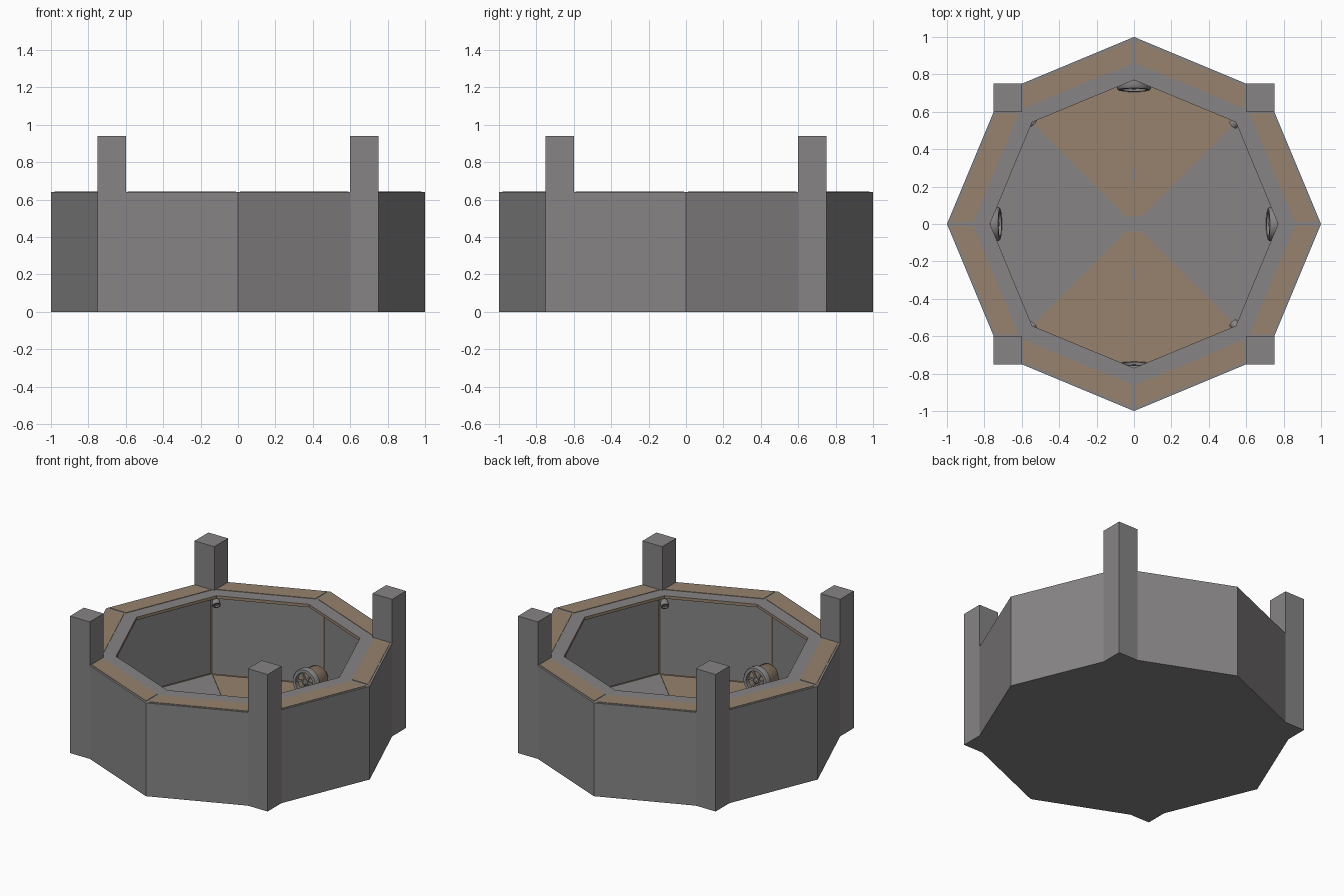
import bpy, bmesh, math
from mathutils import Vector, Matrix

if "Cube" in bpy.data.objects:
    bpy.data.objects.remove(bpy.data.objects["Cube"])


def material(name, rgb):
    m = bpy.data.materials.new(name)
    m.diffuse_color = (*rgb, 1)
    m.use_nodes = True
    m.node_tree.nodes["Principled BSDF"].inputs["Base Color"].default_value = m.diffuse_color
    return m


GRAY = material("stone gray", (0.24, 0.23, 0.23))
BROWN = material("warm brown", (0.31, 0.225, 0.155))
T = math.tan(math.pi / 8)          # slope of the octagon sides
WALL_TOP, FLOOR = 0.64, 0.03


def finish(name, bm, mats, smooth=False):
    bmesh.ops.recalc_face_normals(bm, faces=bm.faces)
    me = bpy.data.meshes.new(name)
    bm.to_mesh(me)
    bm.free()
    for m in mats:
        me.materials.append(m)
    ob = bpy.data.objects.new(name, me)
    bpy.context.collection.objects.link(ob)
    if smooth:
        bpy.ops.object.select_all(action='DESELECT')
        ob.select_set(True)
        bpy.context.view_layer.objects.active = ob
        bpy.ops.object.shade_smooth_by_angle(angle=math.radians(35))
    return ob


def add_loops(bm, loops, mats):
    """Bridge rings of points in order and cap both ends."""
    rings = [[bm.verts.new(p) for p in lp] for lp in loops]
    n = len(rings[0])
    for a, b, m in zip(rings, rings[1:], mats):
        for i in range(n):
            j = (i + 1) % n
            bm.faces.new((a[i], a[j], b[j], b[i])).material_index = m
    bm.faces.new(rings[0])
    bm.faces.new(rings[-1])


def prism(bm, pts, z0, z1):
    add_loops(bm, [[(x, y, z) for x, y in pts] for z in (z0, z1)], [0])


def box(bm, size, matrix):
    bmesh.ops.create_cube(bm, size=1, matrix=matrix @ Matrix.Diagonal((*size, 1)))


def around(quarter, z):
    """Repeat a quarter outline four times around z."""
    out = []
    for k in range(4):
        c, s = [(1, 0), (0, 1), (-1, 0), (0, -1)][k]
        out += [(x * c - y * s, x * s + y * c, z) for x, y in quarter]
    return out


def octagon(r, z):
    c, e = r * math.sqrt(0.5), 0.03
    q = c - e
    return around([(r, 0), (r - T * q, q), (c, c), (q, r - T * q)], z)


# Hollow octagonal body: outer wall, overhanging rim, inner wall, floor
outer = [(1, 0), (0.75, 0.6), (0.75, 0.75), (0.6, 0.75)]
bm = bmesh.new()
add_loops(bm, [around(outer, 0), around(outer, WALL_TOP),
               octagon(0.77, WALL_TOP), octagon(0.77, 0.62),
               octagon(0.93, 0.62), octagon(0.93, FLOOR)],
          [0, 0, 1, 1, 1])
finish("arena_body", bm, [GRAY, BROWN])

# Corner posts
bm = bmesh.new()
for sx in (-1, 1):
    for sy in (-1, 1):
        box(bm, (0.15, 0.15, 0.30),
            Matrix.Translation((sx * 0.675, sy * 0.675, 0.79)))
finish("corner_posts", bm, [GRAY])

# Brown plates on the rim, mirrored into all eight half sides
plate = [(0.012, 0.98), (0.592, 0.74), (0.592, 0.618), (0.012, 0.858)]
bm = bmesh.new()
for sx in (-1, 1):
    for sy in (-1, 1):
        prism(bm, [(x * sx, y * sy) for x, y in plate], WALL_TOP, WALL_TOP + 0.003)
        prism(bm, [(y * sx, x * sy) for x, y in plate], WALL_TOP, WALL_TOP + 0.003)
finish("rim_plates", bm, [BROWN])

# Gray panels on the inner walls, leaving brown seams
bm = bmesh.new()
for k in range(8):
    rot = Matrix.Rotation(math.radians(22.5 + 45 * k), 4, 'Z')
    box(bm, (0.008, 0.685, 0.53), rot @ Matrix.Translation((0.855, 0, 0.305)))
finish("inner_wall_panels", bm, [GRAY])

# Brown floor wedges at front and back, each with a small gray slot
bm = bmesh.new()
slots = bmesh.new()
for s in (-1, 1):
    wedge = [(-0.04, 0.04), (0.04, 0.04), (0.645, 0.645), (0, 0.91), (-0.645, 0.645)]
    prism(bm, [(x, y * s) for x, y in wedge], FLOOR, FLOOR + 0.004)
    box(slots, (0.015, 0.06, 0.004), Matrix.Translation((0, s * 0.265, FLOOR + 0.005)))
finish("floor_wedges", bm, [BROWN])
finish("floor_slots", slots, [GRAY])


def lathe(name, profile, matrix, mat, segs=24, closed=False):
    """Turn (radius, distance) points around the local z axis."""
    bm = bmesh.new()
    rings = [[bm.verts.new(matrix @ Vector((r * math.cos(t), r * math.sin(t), d)))
              for t in (2 * math.pi * i / segs for i in range(segs))]
             for r, d in profile]
    pairs = list(zip(rings, rings[1:]))
    if closed:
        pairs.append((rings[-1], rings[0]))
    else:
        bm.faces.new(rings[0])
        bm.faces.new(rings[-1])
    for a, b in pairs:
        for i in range(segs):
            j = (i + 1) % segs
            bm.faces.new((a[i], a[j], b[j], b[i]))
    return finish(name, bm, [mat], True)


def aim(loc, direction):
    q = Vector(direction).to_track_quat('Z', 'Y')
    return Matrix.Translation(loc) @ q.to_matrix().to_4x4()


# Round fans in the four axis corners, facing the middle
for k, side in enumerate(("right", "back", "left", "front")):
    a = k * math.pi / 2
    c, s = math.cos(a), math.sin(a)
    r = 0.92 if side == "front" else 0.89
    m = aim((c * r, s * r, 0.10), (-c, -s, 0.12))
    lathe(side + "_fan_body", [(0.06, 0), (0.08, 0.03), (0.08, 0.145)], m, BROWN)
    lathe(side + "_fan_ring", [(0.066, 0.135), (0.092, 0.135), (0.092, 0.165),
                               (0.085, 0.175), (0.066, 0.175)], m, GRAY, closed=True)
    lathe(side + "_fan_hub", [(0.018, 0.14), (0.018, 0.165), (0.010, 0.172)], m, GRAY, 12)
    bm = bmesh.new()
    for b in range(6):
        box(bm, (0.052, 0.012, 0.012), m @ Matrix.Rotation(b * math.pi / 3, 4, 'Z')
            @ Matrix.Translation((0.042, 0, 0.155)))
    finish(side + "_fan_blades", bm, [GRAY])

# Small spotlights below the rim in the diagonal corners
for sx, xn in ((-1, "left"), (1, "right")):
    for sy, yn in ((-1, "front"), (1, "back")):
        p = 0.565 if sx > 0 else 0.575
        m = aim((sx * p, sy * p, 0.60), (-sx, -sy, -0.7))
        lathe(f"{yn}_{xn}_spotlight",
              [(0.012, -0.03), (0.015, 0), (0.026, 0.025), (0.026, 0.055), (0.018, 0.055),
               (0.016, 0.045)], m, GRAY, 12)
